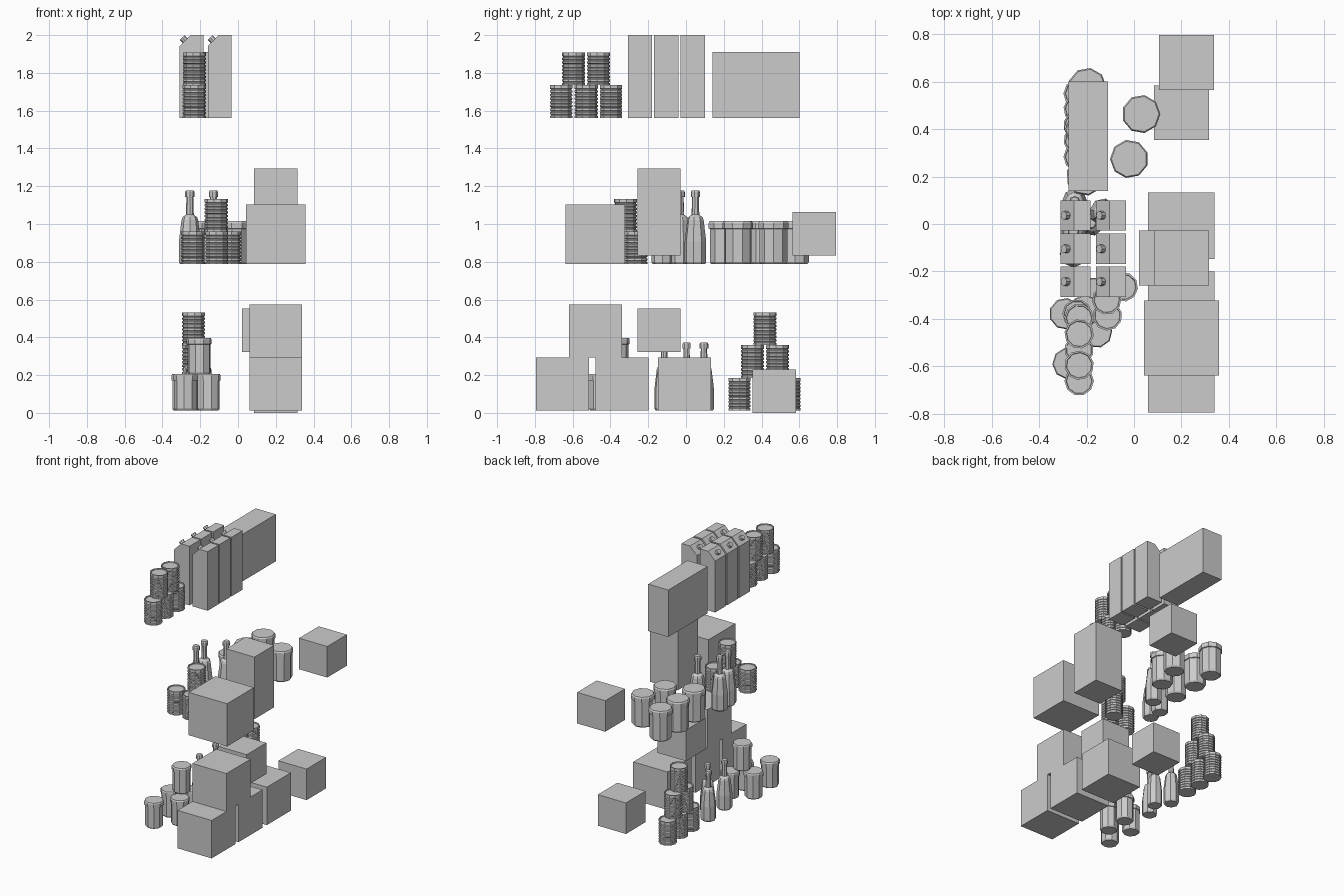
import bpy, bmesh, math
from mathutils import Vector, Matrix

if "Cube" in bpy.data.objects:
    bpy.data.objects.remove(bpy.data.objects["Cube"])


def finish(bm, name):
    bmesh.ops.recalc_face_normals(bm, faces=bm.faces)
    me = bpy.data.meshes.new(name)
    bm.to_mesh(me)
    bm.free()
    ob = bpy.data.objects.new(name, me)
    bpy.context.collection.objects.link(ob)
    return ob


def box(name, x0, x1, y0, y1, z0, z1):
    bm = bmesh.new()
    bmesh.ops.create_cube(bm, size=1)
    bm.transform(Matrix.Translation(((x0 + x1) / 2, (y0 + y1) / 2, (z0 + z1) / 2))
                 @ Matrix.Diagonal((x1 - x0, y1 - y0, z1 - z0, 1)))
    return finish(bm, name)


def lathe(name, profile, sides, x, y, z, turn=0.0):
    """Revolve (radius, height) points and close both ends."""
    bm = bmesh.new()
    rings = []
    for r, h in profile:
        rings.append([bm.verts.new((x + r * math.cos(turn + math.tau * i / sides),
                                    y + r * math.sin(turn + math.tau * i / sides),
                                    z + h)) for i in range(sides)])
    for a, b in zip(rings, rings[1:]):
        for i in range(sides):
            j = (i + 1) % sides
            bm.faces.new((a[i], a[j], b[j], b[i]))
    bm.faces.new(rings[0][::-1])
    bm.faces.new(rings[-1])
    return finish(bm, name)


# ribbed tin can: rims at both ends, stepped ribs, recessed lid
CAN_H = 0.173
can_profile = [(0.062, 0), (0.062, 0.01)]
RIBS = 8
step = (CAN_H - 0.02) / RIBS
for k in range(RIBS):
    b = 0.01 + k * step
    can_profile += [(0.057, b + 0.15 * step), (0.057, b + 0.4 * step),
                    (0.062, b + 0.55 * step), (0.062, b + step)]
can_profile += [(0.062, CAN_H), (0.055, CAN_H), (0.053, CAN_H - 0.006)]


def can(x, y, z, turn=0.0):
    lathe("tin_can", can_profile, 10, x, y, z, turn)


# jar with a wider lid
def jar(x, y, z, r, h, turn=0.0):
    lathe("jar", [(0.82 * r, 0), (0.92 * r, 0.05 * h), (0.92 * r, 0.82 * h),
                  (r, 0.83 * h), (r, 0.96 * h), (0.93 * r, h)], 9, x, y, z, turn)


# bottle with tapered body, thin neck and cap
def bottle(x, y, z, s, turn=0.0):
    prof = [(0.052, 0), (0.058, 0.012), (0.058, 0.12), (0.044, 0.235), (0.038, 0.25),
            (0.021, 0.262), (0.018, 0.355), (0.025, 0.357), (0.025, 0.383), (0.02, 0.39)]
    lathe("bottle", [(r * s, h * s) for r, h in prof], 8, x, y, z, turn)


# drink carton: slanted top edge with a round cap
def carton(x0, x1, y0, y1, z0, z1):
    c = 0.057
    bm = bmesh.new()
    outline = [(x0, z0), (x1, z0), (x1, z1), (x0 + c, z1), (x0, z1 - c)]
    face = bm.faces.new([bm.verts.new((x, y0, z)) for x, z in outline])
    ext = bmesh.ops.extrude_face_region(bm, geom=[face])
    bmesh.ops.translate(bm, vec=(0, y1 - y0, 0),
                        verts=[v for v in ext["geom"] if isinstance(v, bmesh.types.BMVert)])
    finish(bm, "carton")
    n = Vector((-1, 0, 1)).normalized()
    bm = bmesh.new()
    bmesh.ops.create_cone(bm, cap_ends=True, segments=8, radius1=0.018, radius2=0.018, depth=0.03)
    mid = Vector((x0 + c / 2, (y0 + y1) / 2, z1 - c / 2)) + n * 0.007
    bm.transform(Matrix.Translation(mid) @ n.to_track_quat('Z', 'Y').to_matrix().to_4x4())
    finish(bm, "carton_cap")


LOW, MID, TOP = 0.013, 0.787, 1.562

# top level: cans, cartons, long box
for i, y in enumerate((-0.661, -0.529, -0.397)):
    can(-0.231, y, TOP, 0.3 * i)
for i, y in enumerate((-0.595, -0.463)):
    can(-0.231, y, TOP + CAN_H, 0.2 + 0.3 * i)
for x in (-0.309, -0.16):
    for y in (-0.307, -0.169, -0.028):
        carton(x, x + 0.126, y, y + 0.128, TOP, 2.0)
box("long_box", -0.275, -0.11, 0.14, 0.60, TOP, 1.91)

# middle level: cans, bottles, jars
for i, (x, y) in enumerate(((-0.24, -0.378), (-0.112, -0.387), (-0.045, -0.265))):
    can(x, y, MID, 0.25 * i)
can(-0.115, -0.32, MID + CAN_H, 0.1)
for i, (x, y) in enumerate(((-0.255, -0.125), (-0.255, -0.03), (-0.13, 0.05))):
    bottle(x, y, MID, 1.0, 0.3 * i)
for i, (x, y) in enumerate(((0.03, 0.463), (-0.02, 0.274), (-0.205, 0.20),
                            (-0.21, 0.395), (-0.197, 0.577))):
    jar(x, y, MID, 0.081, 0.228, 0.35 * i)

# middle level: crates
box("large_crate", 0.042, 0.357, -0.638, -0.323, MID, 1.104)
box("small_crate", 0.084, 0.315, -0.258, -0.028, 0.833, 1.063)
box("small_crate", 0.084, 0.315, -0.258, -0.028, 1.063, 1.293)
box("small_crate", 0.105, 0.336, 0.565, 0.795, 0.833, 1.063)

# bottom level: jars, bottles, can pyramid
for i, (x, y) in enumerate(((-0.29, -0.378), (-0.277, -0.587), (-0.158, -0.455), (-0.16, -0.29))):
    jar(x, y, LOW, 0.067, 0.192, 0.4 * i)
jar(-0.206, -0.365, LOW + 0.192, 0.067, 0.192, 0.2)
for i, (x, y) in enumerate(((-0.25, 0.095), (-0.18, 0.003), (-0.235, -0.115))):
    bottle(x, y, LOW, 0.92, 0.3 * i)
for row, ys in enumerate(((0.283, 0.415, 0.548), (0.352, 0.484), (0.418,))):
    for i, y in enumerate(ys):
        can(-0.235, y, LOW + row * CAN_H, 0.2 * row + 0.3 * i)

# bottom level: crates
for y, z in ((-0.794, LOW), (-0.48, LOW), (-0.148, LOW), (-0.62, LOW + 0.281)):
    box("crate", 0.06, 0.34, y, y + 0.281, z, z + 0.281)
box("small_crate", 0.021, 0.252, -0.258, -0.028, 0.323, 0.553)
box("small_crate", 0.084, 0.315, 0.353, 0.583, 0, 0.23)
